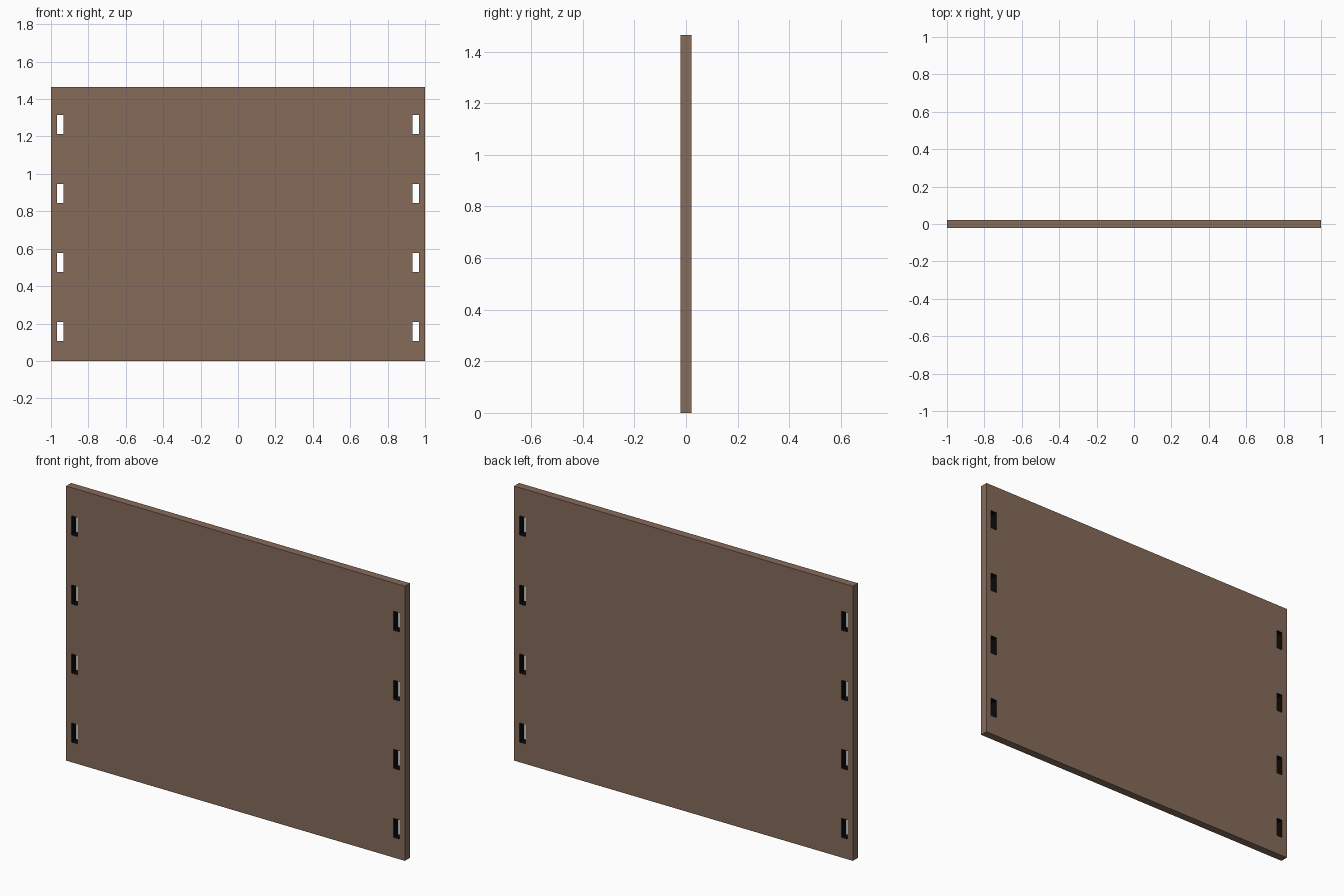
import bpy, bmesh

if "Cube" in bpy.data.objects:
    bpy.data.objects.remove(bpy.data.objects["Cube"])

HALF_W, HEIGHT, HALF_T = 1.0, 1.465, 0.0213   # panel size
SLOT_X = (0.933, 0.969)                       # slot column, mirrored left/right
SLOT_H, FIRST, STEP, COUNT = 0.102, 0.107, 0.3685, 4


def material(name, rgb):
    m = bpy.data.materials.new(name)
    m.diffuse_color = (*rgb, 1)
    m.use_nodes = True
    m.node_tree.nodes["Principled BSDF"].inputs["Base Color"].default_value = m.diffuse_color
    return m


# Cut lines of the panel: slots are the skipped cells
xs = [-HALF_W, -SLOT_X[1], -SLOT_X[0], SLOT_X[0], SLOT_X[1], HALF_W]
zs = [0.0]
for i in range(COUNT):
    zs += [FIRST + i * STEP, FIRST + i * STEP + SLOT_H]
zs.append(HEIGHT)

bm = bmesh.new()
v = [[bm.verts.new((x, -HALF_T, z)) for z in zs] for x in xs]
for i in range(len(xs) - 1):
    for j in range(len(zs) - 1):
        if i in (1, 3) and j % 2 == 1:
            continue
        bm.faces.new((v[i][j], v[i + 1][j], v[i + 1][j + 1], v[i][j + 1]))

# Thickness
ext = bmesh.ops.extrude_face_region(bm, geom=bm.faces[:], use_keep_orig=True)
moved = [g for g in ext["geom"] if isinstance(g, bmesh.types.BMVert)]
bmesh.ops.translate(bm, verts=moved, vec=(0, 2 * HALF_T, 0))
bmesh.ops.recalc_face_normals(bm, faces=bm.faces[:])

# Black slot walls: side faces that are not on the outer border
for f in bm.faces:
    c = f.calc_center_median()
    border = abs(c.x) > HALF_W - 1e-4 or c.z < 1e-4 or c.z > HEIGHT - 1e-4
    f.material_index = int(abs(f.normal.y) < 0.5 and not border)

mesh = bpy.data.meshes.new("slotted_panel")
bm.to_mesh(mesh)
bm.free()
mesh.materials.append(material("brown_board", (0.239, 0.147, 0.102)))
mesh.materials.append(material("black_slot_walls", (0.003, 0.003, 0.003)))
panel = bpy.data.objects.new("slotted_panel", mesh)
bpy.context.collection.objects.link(panel)
